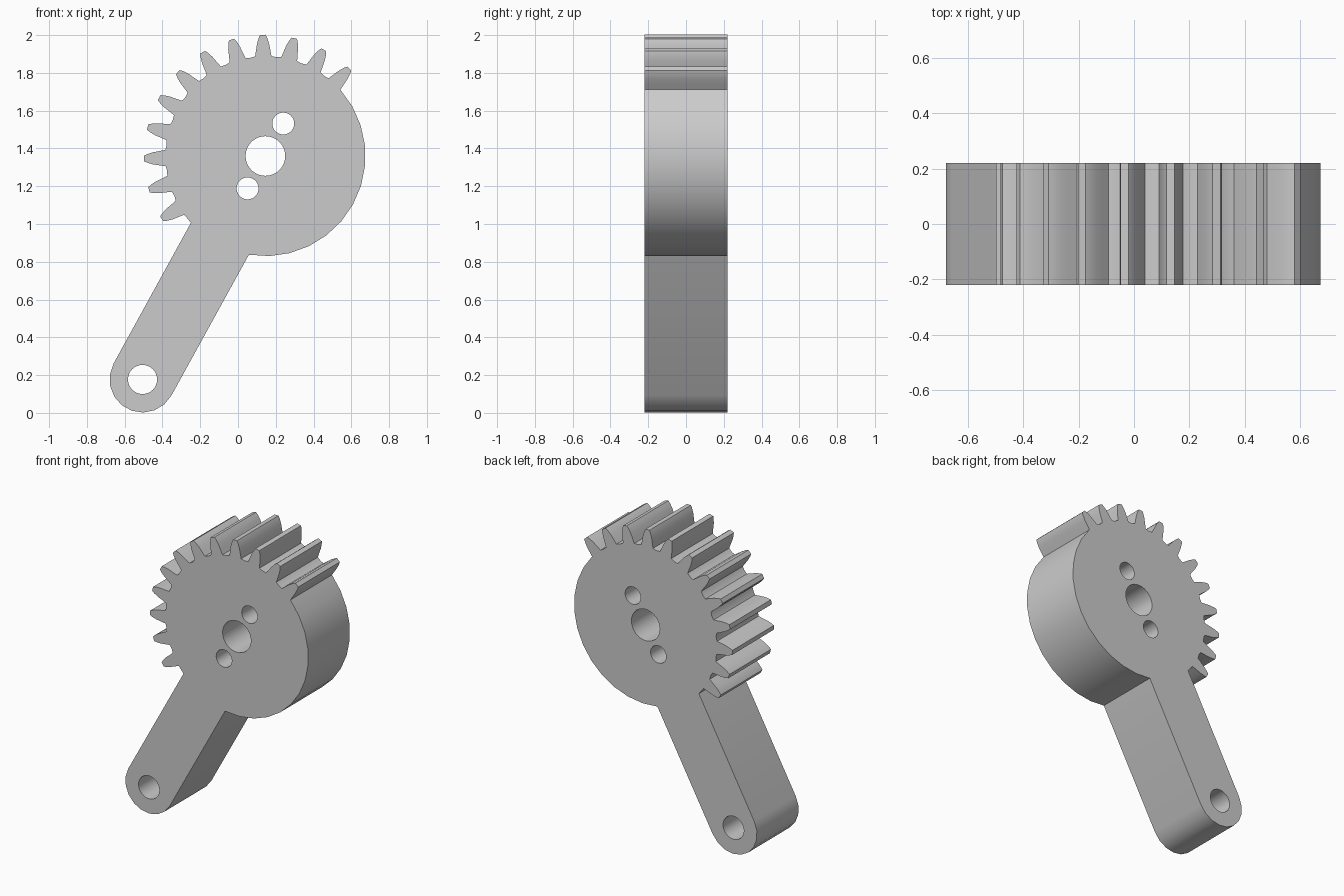
import bpy, bmesh
from math import radians, cos, sin
from mathutils import Vector

cube = bpy.data.objects.get("Cube")
if cube:
    bpy.data.objects.remove(cube, do_unlink=True)

HUB = Vector((0.145, 1.36))
HUB_R, TIP_R, HALF_DEPTH = 0.53, 0.642, 0.22
ARM_ANGLE, ARM_LENGTH, ARM_R = 241.2, 1.35, 0.175
TEETH, PITCH, FIRST_TOOTH = 12, 15, 46.2
JOIN = 19.3  # half angle where the arm meets the hub


def polar(centre, radius, degrees):
    a = radians(degrees)
    return centre + Vector((cos(a), sin(a))) * radius


def arc(centre, radius, start, end, steps):
    return [polar(centre, radius, start + (end - start) * i / steps)
            for i in range(steps + 1)]


def circle(centre, radius, steps=32):
    return arc(centre, radius, 0, 360, steps)[:-1]


arm_end = polar(HUB, ARM_LENGTH, ARM_ANGLE)

# Outline: plain hub rim, gear teeth, then the rounded arm
flank = [(4.7, HUB_R), (3.9, 0.56), (3.1, 0.595), (2.1, 0.625), (1.3, TIP_R)]
tooth = [(-a, r) for a, r in flank] + flank[::-1]
outline = arc(HUB, HUB_R, ARM_ANGLE + JOIN - 360, FIRST_TOOTH - flank[0][0], 12)[:-1]
for i in range(TEETH):
    outline += [polar(HUB, r, FIRST_TOOTH + i * PITCH + a) for a, r in tooth]
    if i < TEETH - 1:
        outline.append(polar(HUB, HUB_R - 0.004, FIRST_TOOTH + (i + 0.5) * PITCH))
outline.append(polar(HUB, HUB_R, ARM_ANGLE - JOIN))
outline += arc(arm_end, ARM_R, ARM_ANGLE - 90, ARM_ANGLE + 90, 9)

# Shaft bore, two pin holes in line with the arm, and the arm pivot hole
holes = [circle(HUB, 0.105), circle(arm_end, 0.077)]
holes += [circle(polar(HUB, 0.196, ARM_ANGLE + turn), 0.058) for turn in (0, 180)]

# Fill the profile and extrude it through the depth
bm = bmesh.new()
for loop in [outline] + holes:
    verts = [bm.verts.new((p.x, -HALF_DEPTH, p.y)) for p in loop]
    for a, b in zip(verts, verts[1:] + verts[:1]):
        bm.edges.new((a, b))
bmesh.ops.triangle_fill(bm, edges=bm.edges[:], use_beauty=True, use_dissolve=False)
extruded = bmesh.ops.extrude_face_region(bm, geom=bm.faces[:], use_keep_orig=True)
moved = [g for g in extruded["geom"] if isinstance(g, bmesh.types.BMVert)]
bmesh.ops.translate(bm, verts=moved, vec=(0, 2 * HALF_DEPTH, 0))
bmesh.ops.recalc_face_normals(bm, faces=bm.faces[:])
mesh = bpy.data.meshes.new("gear_arm")
bm.to_mesh(mesh)
bm.free()

# Plain grey material
grey = bpy.data.materials.new("plain grey")
grey.use_nodes = True
colour = (0.6, 0.6, 0.6, 1)
grey.diffuse_color = colour
grey.node_tree.nodes["Principled BSDF"].inputs["Base Color"].default_value = colour
mesh.materials.append(grey)

gear_arm = bpy.data.objects.new("gear_arm", mesh)
bpy.context.collection.objects.link(gear_arm)
bpy.ops.object.select_all(action="DESELECT")
gear_arm.select_set(True)
bpy.context.view_layer.objects.active = gear_arm
bpy.ops.object.shade_smooth_by_angle(angle=radians(30))
